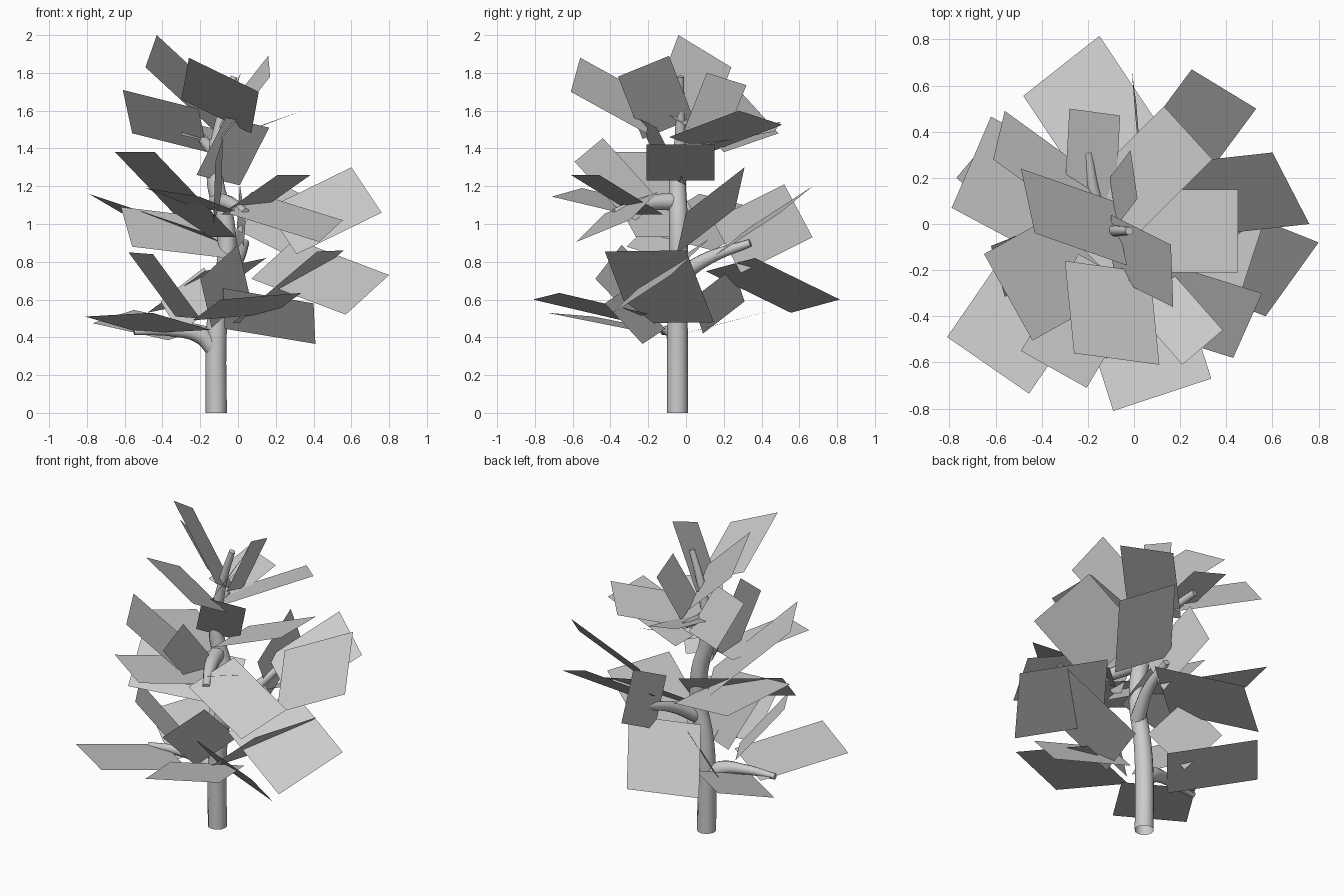
import bpy
from mathutils import Vector


def limb(name, pts, radii, caps=True):
    """Round tapering limb along a smooth path."""
    cu = bpy.data.curves.new(name, 'CURVE')
    cu.dimensions = '3D'
    cu.bevel_depth = 1.0
    cu.bevel_resolution = 4
    cu.resolution_u = 6
    cu.use_fill_caps = caps
    sp = cu.splines.new('BEZIER')
    sp.bezier_points.add(len(pts) - 1)
    for bp, p, r in zip(sp.bezier_points, pts, radii):
        bp.co = p
        bp.radius = r
        bp.handle_left_type = bp.handle_right_type = 'AUTO'
    ob = bpy.data.objects.new(name, cu)
    bpy.context.collection.objects.link(ob)


def leaf(name, a, b, reach):
    """Flat leaf card: outer edge a-b, and the vector from it to the twig."""
    a, b, reach = Vector(a), Vector(b), Vector(reach)
    me = bpy.data.meshes.new(name)
    me.from_pydata([a, b, b + reach, a + reach], [], [(0, 1, 2, 3)])
    ob = bpy.data.objects.new(name, me)
    bpy.context.collection.objects.link(ob)


# Trunk (open at the ground) and branches
limb("trunk", [(-.115, -.045, 0), (-.115, -.045, .4), (-.1, -.045, .6), (-.06, -.04, .82),
               (-.07, -.04, 1.02), (-.12, -.045, 1.22), (-.12, -.03, 1.45)],
     [.056, .055, .052, .05, .05, .045, .03], caps=False)
limb("low_branch", [(-.115, -.045, .33), (-.2, -.06, .41), (-.35, -.09, .435), (-.55, -.12, .43)],
     [.05, .045, .03, .018])
limb("back_branch", [(-.06, -.04, .72), (.0, .12, .82), (.04, .34, .9)], [.045, .035, .02])
limb("front_branch", [(-.11, -.04, 1.12), (-.05, -.2, 1.11), (.04, -.38, 1.06)], [.048, .04, .022])
limb("upper_branch", [(-.12, -.03, 1.38), (-.17, .12, 1.43), (-.2, .31, 1.47)], [.035, .028, .02])
limb("top_twig", [(-.12, -.03, 1.42), (-.08, -.03, 1.6), (-.02, -.03, 1.78)], [.03, .024, .018])

# Leaf cards of the crown
crown = [
    ((-.26, -.56, 1.88), (.11, -.61, 1.70), (-.04, .40, -.22)),
    ((-.43, -.04, 2.0), (-.49, .24, 1.83), (.40, -.14, -.37)),
    ((.16, -.09, 1.89), (.17, -.36, 1.78), (-.26, .13, -.33)),
    ((-.61, .28, 1.71), (-.56, .49, 1.48), (.40, -.29, -.10)),
    ((-.015, .32, 1.735), (.015, .11, 1.80), (-.09, -.12, -.30)),
    ((.13, .51, 1.525), (.34, .28, 1.60), (-.37, -.37, -.14)),
    ((.45, .15, 1.42), (.45, -.21, 1.42), (-.48, 0, -.19)),
    ((-.28, .5, 1.54), (-.06, .47, 1.49), (-.02, -.37, -.07)),
    ((-.065, -.265, 1.565), (.165, -.155, 1.51), (-.155, .155, -.305)),
]

# Leaf cards of the middle tier
middle = [
    ((.21, -.61, 1.26), (.385, -.46, 1.26), (-.30, .34, -.21)),
    ((.60, .31, 1.30), (.76, 0, 1.06), (-.45, -.05, -.22)),
    ((-.65, -.13, 1.38), (-.44, -.505, 1.38), (.43, .24, -.45)),
    ((-.08, -.44, 1.455), (-.12, -.59, 1.33), (-.01, .30, -.33)),
    ((.25, .67, 1.20), (.53, .50, 1.06), (-.26, -.35, -.23)),
    ((.555, -.30, 1.02), (.43, -.58, .905), (-.48, .15, .15)),
    ((-.62, -.095, 1.09), (-.56, -.315, .88), (.58, .23, -.07)),
    ((-.79, .07, 1.16), (-.62, .465, 1.06), (.60, -.32, -.20)),
    ((-.49, -.55, 1.19), (-.205, -.71, 1.145), (.25, .42, -.10)),
    ((-.01, .67, .93), (.01, .52, 1.21), (.03, -.38, -.19)),
]

# Leaf cards of the bottom tier
bottom = [
    ((.80, -.08, .73), (.57, -.40, .52), (-.50, .20, .19)),
    ((.56, 0, .86), (.42, -.43, .855), (-.45, .147, -.38)),
    ((-.81, -.49, .51), (-.455, -.735, .53), (.31, .45, -.09)),
    ((-.09, -.81, .60), (.335, -.67, .635), (-.15, .47, -.11)),
    ((.40, -.43, .58), (.41, -.23, .365), (-.48, .12, .08)),
    ((-.15, .815, .60), (-.48, .555, .53), (.30, -.45, .22)),
    ((-.58, -.17, .85), (-.45, -.40, .84), (.25, .14, -.34)),
    ((-.18, .25, .77), (-.41, .31, .59), (.10, -.22, -.17)),
    ((-.55, .46, .545), (-.77, .20, .475), (.40, -.34, -.09)),
    ((0, -.34, .89), (-.20, -.48, .71), (.06, .25, -.26)),
]

for tier, cards in (("crown", crown), ("middle", middle), ("bottom", bottom)):
    for i, card in enumerate(cards):
        leaf(f"{tier}_leaf_{i + 1}", *card)
